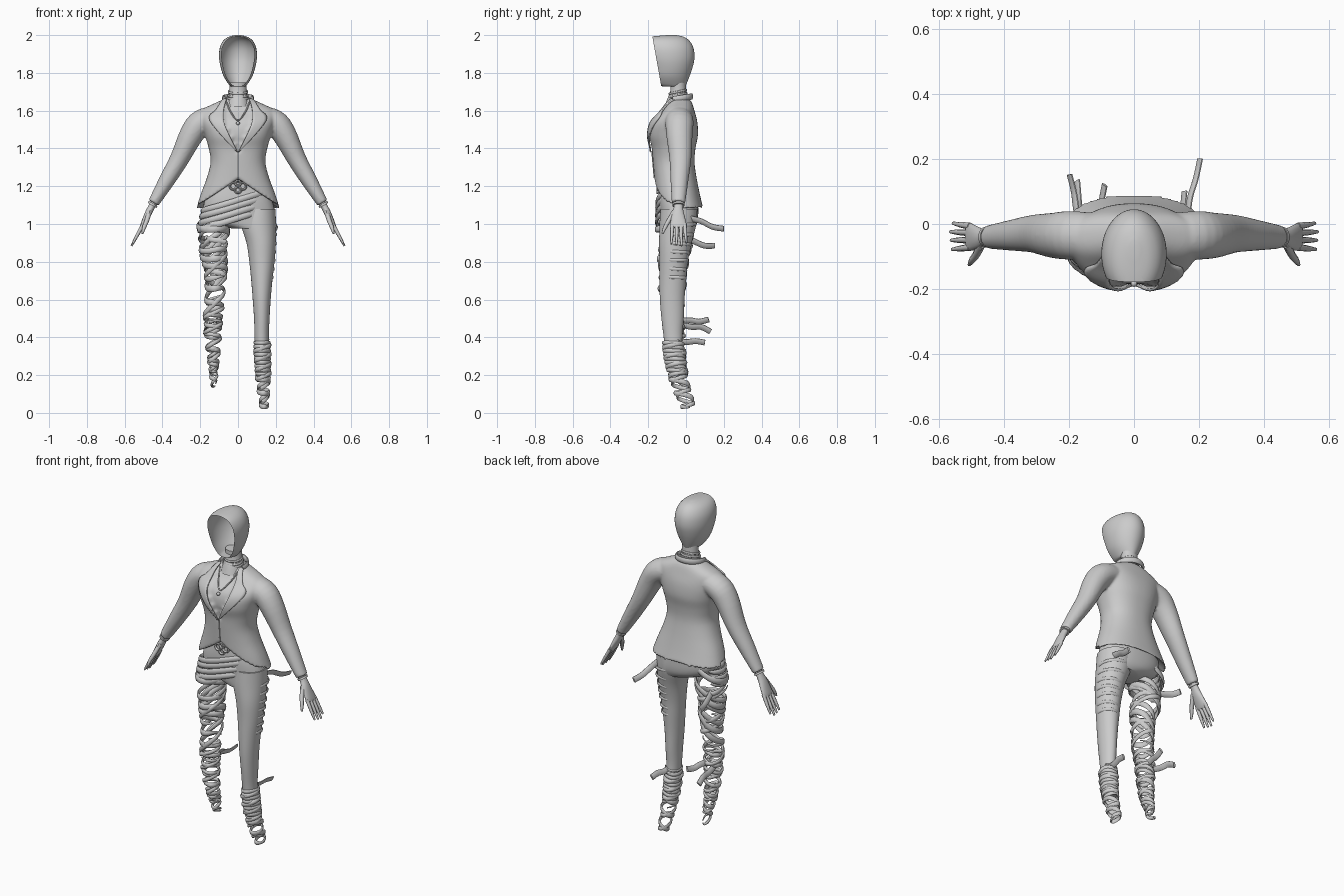
import bpy, bmesh, math, random
from mathutils import Vector

if "Cube" in bpy.data.objects:
    bpy.data.objects.remove(bpy.data.objects["Cube"])

random.seed(4)
grey = bpy.data.materials.new("plain grey")
grey.diffuse_color = (0.6, 0.6, 0.6, 1)
grey.use_nodes = True
grey.node_tree.nodes["Principled BSDF"].inputs["Base Color"].default_value = grey.diffuse_color


def dense(rows, k):
    """Smooth curve through rows of numbers, k steps per span."""
    out = []
    for i in range(len(rows) - 1):
        p = [rows[max(0, min(len(rows) - 1, i + d))] for d in (-1, 0, 1, 2)]
        for s in range(k):
            t = s / k
            out.append([b + .5 * t * (c - a + t * (2 * a - 5 * b + 4 * c - d + t * (3 * (b - c) + d - a)))
                        for a, b, c, d in zip(*p)])
    return out + [list(rows[-1])]


def at(rows, z):
    """Look up a (z, xl, xr, yf, yb) section at height z."""
    rows = sorted(rows)
    z = max(rows[0][0], min(rows[-1][0], z))
    for a, b in zip(rows, rows[1:]):
        if a[0] <= z <= b[0]:
            t = (z - a[0]) / max(1e-6, b[0] - a[0])
            return [p + (q - p) * t for p, q in zip(a, b)]


def spot(row, ang, e=2.0):
    z, xl, xr, yf, yb = row
    c, s = math.cos(ang), math.sin(ang)
    return Vector(((xl + xr) / 2 + (xr - xl) / 2 * math.copysign(abs(c) ** (2 / e), c),
                   (yf + yb) / 2 + (yb - yf) / 2 * math.copysign(abs(s) ** (2 / e), s), z))


def finish(name, bm, angle=50):
    bmesh.ops.recalc_face_normals(bm, faces=bm.faces)
    me = bpy.data.meshes.new(name)
    bm.to_mesh(me)
    bm.free()
    me.materials.append(grey)
    ob = bpy.data.objects.new(name, me)
    bpy.context.collection.objects.link(ob)
    bpy.ops.object.select_all(action='DESELECT')
    ob.select_set(True)
    bpy.context.view_layer.objects.active = ob
    bpy.ops.object.shade_smooth_by_angle(angle=math.radians(angle))
    return ob


def skin(bm, rings, caps=(None, None)):
    """Join point rings into a closed surface with fan caps."""
    vs = [[bm.verts.new(p) for p in r] for r in rings]
    n = len(vs[0])
    for a, b in zip(vs, vs[1:]):
        for i in range(n):
            bm.faces.new((a[i], a[(i + 1) % n], b[(i + 1) % n], b[i]))
    for r, pts, c in ((vs[0], rings[0], caps[0]), (vs[-1], rings[-1], caps[1])):
        m = bm.verts.new(c or sum(pts, Vector()) / n)
        for i in range(n):
            bm.faces.new((r[i], r[(i + 1) % n], m))
    return bm


def loft(bm, rows, k=4, n=40, e=2.0):
    return skin(bm, [[spot(r, 2 * math.pi * i / n, e) for i in range(n)] for r in dense(rows, k)])


def tube(bm, rows, ref=(0, 1, 0), k=4, n=10):
    """Sweep an ellipse along (x, y, z, ra, rb); rb lies along ref."""
    rows = dense(rows, k)
    pts = [Vector(r[:3]) for r in rows]
    rings = []
    for i, p in enumerate(pts):
        t = (pts[min(i + 1, len(pts) - 1)] - pts[max(i - 1, 0)]).normalized()
        b = (Vector(ref) - t * t.dot(Vector(ref))).normalized()
        a = t.cross(b)
        rings.append([p + a * rows[i][3] * math.cos(w) + b * rows[i][4] * math.sin(w)
                      for w in (2 * math.pi * j / n for j in range(n))])
    return skin(bm, rings)


def wrap(name, table, z0, z1, turns, phase, w=.013, th=.006, tilt=0.0, scale=1.0):
    """Cloth strip wound around a tapering limb."""
    table = dense(table, 5)
    steps = max(12, int(abs(turns) * 26))
    rows = []
    for i in range(steps + 1):
        t = i / steps
        a = phase + 2 * math.pi * turns * t
        row = at(table, z0 + (z1 - z0) * t)
        p = spot(row, a)
        c = Vector(((row[1] + row[2]) / 2, (row[3] + row[4]) / 2, row[0]))
        p = c + (p - c) * scale * (1 + .05 * math.sin(3 * a + phase))
        f = min(1, .3 + 8 * min(t, 1 - t))
        rows.append((p.x, p.y, p.z + tilt * math.cos(a), th * f, w * f))
    return finish(name, tube(bmesh.new(), rows, (0, 0, 1), 1, 8))


# jacket: body with slanted front hem and sunken neckline, fused with the sleeves
JACKET = dense([(1.05, -.23, .23, -.15, .1), (1.15, -.20, .20, -.16, .075), (1.25, -.163, .163, -.168, .055),
                (1.33, -.145, .145, -.175, .045), (1.4, -.155, .155, -.182, .05), (1.47, -.175, .175, -.198, .063),
                (1.54, -.195, .195, -.185, .06), (1.6, -.195, .195, -.13, .045), (1.645, -.11, .11, -.1, .03),
                (1.668, -.06, .06, -.085, .01)], 5)


def front(x, z):
    r = at(JACKET, z)
    q = max(0, 1 - abs(x / r[2]) ** 2.3) ** (1 / 2.3)
    return (r[3] + r[4]) / 2 - (r[4] - r[3]) / 2 * q


N, M, rings = 72, 50, []
for j in range(M + 1):
    ring = []
    for i in range(N):
        a = 2 * math.pi * i / N
        hem = 1.08 if a < math.pi else max(1.10, 1.24 - .66 * abs(.215 * math.cos(a)))
        p = spot(at(JACKET, hem + (1.668 - hem) * j / M), a, 2.3)
        if a > math.pi and p.z > 1.385 and abs(p.x) < .07 * min(1, (p.z - 1.385) / .145):
            p.y += .014
        ring.append(p)
    rings.append(ring)
bm = skin(bmesh.new(), rings, (Vector((0, -.03, 1.23)), None))
for s in (-1, 1):
    tube(bm, [(s * x, y, z, ra, rb) for x, y, z, ra, rb in (
        (.09, -.04, 1.57, .06, .07), (.19, -.035, 1.54, .068, .075), (.245, -.035, 1.475, .064, .07),
        (.31, -.03, 1.345, .051, .058), (.38, -.035, 1.225, .042, .047), (.447, -.04, 1.112, .03, .036))], n=24)
jacket = finish("jacket", bm)
m = jacket.modifiers.new("fuse", 'REMESH')
m.mode, m.voxel_size, m.use_smooth_shade = 'VOXEL', .007, True
m = jacket.modifiers.new("soften", 'SMOOTH')
m.factor, m.iterations = .5, 5

# lapels: thin plates following the chest
inner = dense([(.06, 1.664), (.076, 1.6), (.068, 1.52), (.004, 1.385)], 6)
outer = dense([(.08, 1.66), (.115, 1.605), (.148, 1.545), (.004, 1.38)], 6)
for s, side in ((-1, "right"), (1, "left")):
    bm = bmesh.new()
    grid = []
    for p, q in zip(inner, outer):
        line = [(p[0] + (q[0] - p[0]) * u / 5, p[1] + (q[1] - p[1]) * u / 5) for u in range(6)]
        grid.append([bm.verts.new((s * x, front(x, z) - .008, z)) for x, z in line])
    for a, b in zip(grid, grid[1:]):
        for u in range(5):
            bm.faces.new((a[u], a[u + 1], b[u + 1], b[u]))
    lapel = finish(side + "_lapel", bm)
    m = lapel.modifiers.new("cloth", 'SOLIDIFY')
    m.thickness, m.offset = .008, 0

# collar, front seam
finish("collar", tube(bmesh.new(), [(.078 * math.cos(a), -.045 + .075 * math.sin(a), 1.663 + .012 * math.sin(a), .008, .017)
                                    for a in (math.pi * (i / 10 * 1.2 - .1) for i in range(11))], (0, 0, 1)))
finish("front_seam", tube(bmesh.new(), [(0, front(0, z) - .001, z, .003, .003) for z in (1.385, 1.34, 1.29, 1.245)]))

# neck with bands
finish("neck", loft(bmesh.new(), [(1.62, -.062, .062, -.115, .01), (1.66, -.054, .054, -.1, .008),
                                  (1.7, -.047, .047, -.084, .002), (1.75, -.046, .046, -.082, 0)]))
for i, (z, r) in enumerate(((1.668, .056), (1.682, .053), (1.7, .05))):
    finish(f"neck_band_{i}", tube(bmesh.new(), [(r * math.cos(a), -.043 + .9 * r * math.sin(a), z + .01 * math.sin(a), .004, .006)
                                               for a in (math.pi * j / 12 for j in range(25))], (0, 0, 1), 1))

# necklace and pendant
chain = [(x, front(x, z) + .008, z, .004, .004) for x, z in
         ((-.06, 1.645), (-.045, 1.605), (-.02, 1.565), (0, 1.55), (.02, 1.565), (.045, 1.605), (.06, 1.645))]
finish("necklace", tube(bmesh.new(), chain, (0, 1, 0), 6, 6))
bm = bmesh.new()
bmesh.ops.create_uvsphere(bm, u_segments=12, v_segments=8, radius=.01)
bmesh.ops.translate(bm, vec=(0, front(0, 1.535) + .004, 1.533), verts=bm.verts)
finish("pendant", bm)

# head: hollow hood shape with an open face
bm = loft(bmesh.new(), [(1.728, -.035, .035, -.1, -.005), (1.735, -.046, .046, -.15, 0), (1.78, -.075, .075, -.185, .018),
                        (1.83, -.092, .092, -.205, .035), (1.88, -.1, .1, -.225, .045), (1.93, -.097, .097, -.235, .04),
                        (1.968, -.08, .08, -.225, .02), (1.99, -.052, .052, -.19, -.01), (2.0, -.015, .015, -.1, -.05)], n=48)
bmesh.ops.bisect_plane(bm, geom=bm.verts[:] + bm.edges[:] + bm.faces[:], plane_co=(0, -.175, 1.975),
                       plane_no=(0, -.24, -.043), clear_outer=True)
finish("head", bm)

# hands, wrists and bracelets
for s, side in ((-1, "right"), (1, "left")):
    def limb(part, rows, n=12):
        finish(side + part, tube(bmesh.new(), [(s * r[0], *r[1:]) for r in rows], n=n))
    limb("_palm", [(.435, -.04, 1.13, .02, .026), (.458, -.04, 1.09, .018, .024), (.478, -.043, 1.05, .018, .034),
                   (.505, -.04, .995, .012, .043), (.512, -.04, .98, .008, .04)], 16)
    limb("_bracelet", [(.449, -.04, 1.108, .027, .032), (.455, -.04, 1.098, .027, .032)], 20)
    for i, (y, y2, end) in enumerate(((-.072, -.078, .9), (-.049, -.05, .96), (-.027, -.024, 1.0), (-.007, .002, .85))):
        tip = (.508 + .056 * end, .988 - .104 * end)
        limb(f"_finger_{i}", [(.503, y, .998, .010, .011), ((.508 + tip[0]) / 2, (y + y2) / 2, (.988 + tip[1]) / 2, .009, .009),
                              (*tip[:1], y2, tip[1], .005, .005)], 8)
    limb("_thumb", [(.468, -.06, 1.065, .013, .016), (.484, -.093, 1.015, .012, .012), (.498, -.112, .98, .01, .01),
                    (.506, -.125, .948, .005, .005)], 8)

# trousers: seat and the whole left leg
finish("trouser_seat", loft(bmesh.new(), [(1.22, -.13, .13, -.14, .03), (1.13, -.175, .178, -.145, .06),
                                          (1.06, -.18, .197, -.14, .065), (1.01, -.13, .2, -.135, .06),
                                          (.975, -.03, .198, -.13, .045)], e=2.3))
LEFT = [(1.08, .02, .198, -.135, .06), (1.0, .015, .201, -.14, .055), (.9, .045, .2, -.142, .03), (.8, .06, .193, -.14, .01),
        (.7, .07, .182, -.14, 0), (.6, .078, .173, -.138, -.008), (.5, .085, .167, -.13, -.012), (.4, .088, .163, -.118, -.018),
        (.3, .092, .165, -.108, -.01), (.2, .1, .165, -.085, .0), (.1, .112, .16, -.05, .025), (.02, .125, .158, -.01, .05)]
finish("left_trouser_leg", loft(bmesh.new(), LEFT[:10]))

# left shin bandages, loose foot strips and torn patches on the thigh
wrap("left_shin_wrap", LEFT, .385, .2, 9, .4, .011, .006, .004, 1.08)
wrap("left_shin_wrap_cross", LEFT, .37, .17, -4, 2, .011, .006, .006, 1.16)
wrap("left_foot_strip_a", LEFT, .23, .015, 3, 0, .013, .006, .01, 1.15)
wrap("left_foot_strip_b", LEFT, .2, .02, -2.5, 2, .011, .005, .008, 1.1)
for i in range(7):
    z = .72 + .045 * i
    wrap(f"thigh_tear_{i}", LEFT, z, z + random.uniform(-.015, .015), .36, -.4, .009, .004, 0, 1.02)

# right leg: only wound strips
RIGHT = [(1.12, -.215, .0, -.15, .04), (1.0, -.212, -.035, -.155, .045), (.85, -.195, -.06, -.145, .02),
         (.72, -.17, -.06, -.145, .0), (.6, -.178, -.075, -.135, -.01), (.45, -.178, -.088, -.12, -.01),
         (.3, -.16, -.1, -.095, -.005), (.14, -.138, -.115, -.03, .02)]
for i, (z0, z1, turns, phase, w, tilt) in enumerate((
        (1.09, .62, 3, 0, .017, .03), (1.05, .55, 2.6, 2.1, .016, .03), (1.07, .66, -2.4, 1.0, .015, .02),
        (.95, .5, -2.2, 3.6, .013, .015), (1.02, .7, 2.2, 4.2, .015, .035), (.62, .2, 7, .5, .012, .006),
        (.58, .26, -4, 2.5, .011, .008), (.5, .15, 4.5, 4, .011, .008), (.34, .13, -3, 1, .009, .006))):
    wrap(f"right_leg_strip_{i}", RIGHT, z0, z1, turns, phase, w, .007, tilt, 1 - .04 * (i % 3))

# hip strips slanting across the seat
HIP = [(1.2, -.15, .13, -.15, .05), (1.12, -.195, .15, -.158, .065), (1.0, -.215, .12, -.16, .06), (.95, -.21, .05, -.155, .05)]
for i, z in enumerate((1.125, 1.095, 1.06, 1.025)):
    wrap(f"hip_strip_{i}", HIP, z, z - .01, .62 - .04 * i, 2.5, .016, .008, .055, 1.0)

# waist knot
for i, (x, z, r) in enumerate(((-.025, 1.2, .018), (.025, 1.2, .018), (0, 1.18, .016), (0, 1.215, .014))):
    finish(f"waist_knot_{i}", tube(bmesh.new(), [(x + r * math.cos(a), -.15, z + r * math.sin(a), .006, .007)
                                                for a in (math.pi * j / 8 for j in range(17))], k=1, n=8))

# strips trailing behind
for i, pts in enumerate((((.165, .02, 1.03), (.172, .08, 1.015), (.19, .14, .985), (.203, .2, .975)),
                         ((-.17, .0, .93), (-.178, .05, .905), (-.185, .1, .885), (-.198, .152, .885)),
                         ((-.12, -.05, .485), (-.11, .02, .49), (-.1, .07, .483), (-.09, .12, .495)),
                         ((-.16, -.04, .47), (-.165, .03, .455), (-.17, .08, .455), (-.175, .13, .43)),
                         ((.13, -.06, .385), (.14, 0, .375), (.15, .05, .38), (.155, .1, .372)))):
    finish(f"trailing_strip_{i}", tube(bmesh.new(), [(*p, .006, .017) for p in pts], (.5, 0, 1)))
